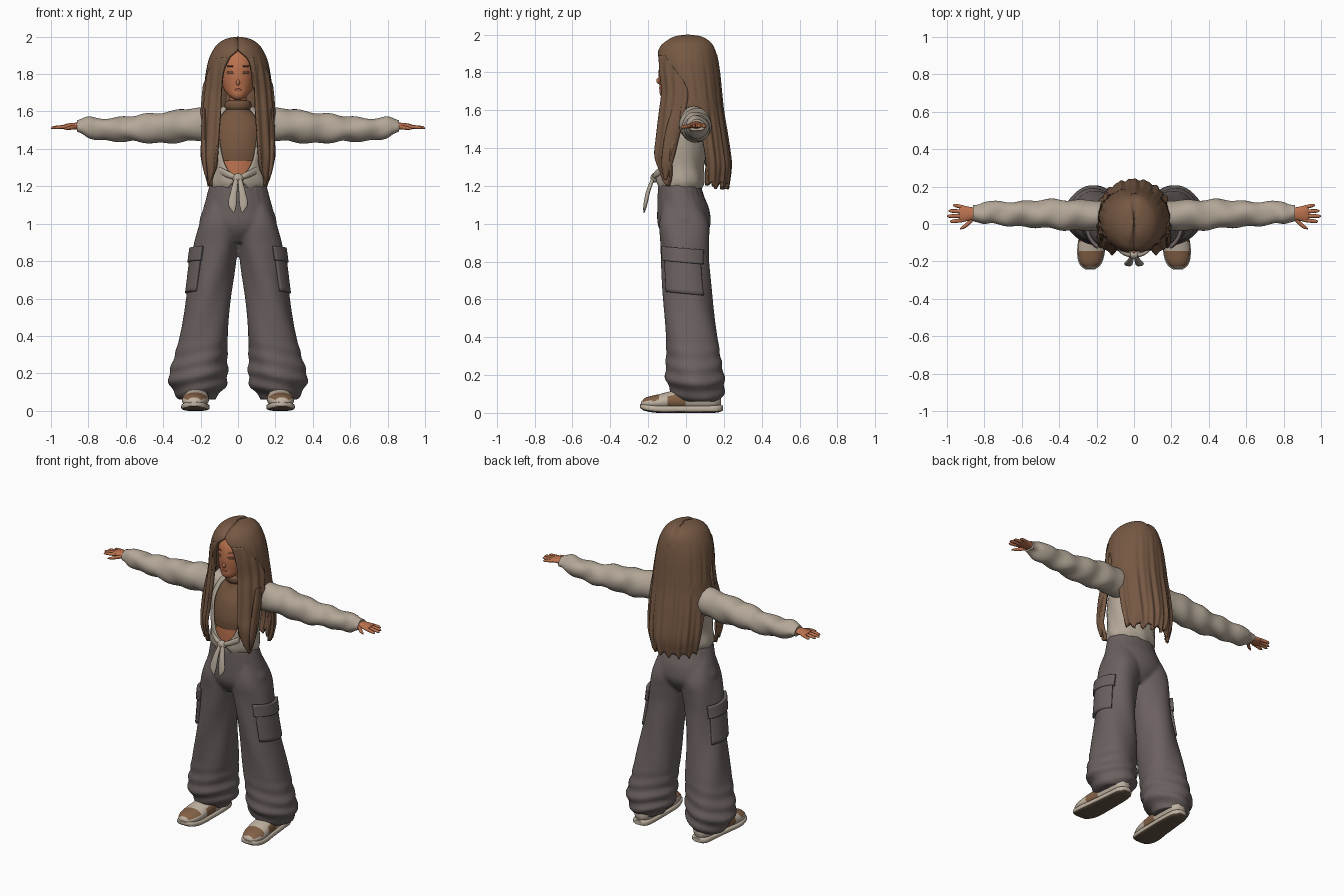
import bpy, bmesh, math
from mathutils import Matrix, Vector

cube = bpy.data.objects.get("Cube")
if cube:
    bpy.data.objects.remove(cube)


def material(name, r, g, b):
    m = bpy.data.materials.new(name)
    m.use_nodes = True
    m.diffuse_color = (r, g, b, 1)
    m.node_tree.nodes["Principled BSDF"].inputs["Base Color"].default_value = (r, g, b, 1)
    return m


HAIR = material("hair brown", .18, .098, .056)
SKIN = material("warm skin", .50, .17, .078)
EYE = material("eye brown", .15, .065, .038)
LIP = material("lip", .36, .10, .05)
SHIRT = material("shirt beige", .45, .385, .31)
TOP = material("crop top brown", .18, .093, .05)
CLOTH = material("trouser grey", .145, .118, .115)
CREAM = material("shoe cream", .53, .45, .36)
TAN = material("shoe brown", .23, .12, .062)
SOLE = material("sole dark", .13, .093, .063)


def at(rows, t):
    """Smoothly interpolate rows of (t, values...) sorted by t."""
    if t <= rows[0][0]:
        return rows[0][1:]
    if t >= rows[-1][0]:
        return rows[-1][1:]
    i = max(k for k in range(len(rows) - 1) if rows[k][0] <= t)
    p, q = rows[i], rows[i + 1]
    o, r = rows[max(i - 1, 0)], rows[min(i + 2, len(rows) - 1)]
    h = q[0] - p[0]
    u = (t - p[0]) / h
    out = []
    for k in range(1, len(p)):
        m0 = (q[k] - o[k]) / (q[0] - o[0]) * h
        m1 = (r[k] - p[k]) / (r[0] - p[0]) * h
        d = q[k] - p[k]
        out.append(p[k] + u * (m0 + u * (3 * d - 2 * m0 - m1 + u * (m0 + m1 - 2 * d))))
    return out


def finish(name, bm, mat, mirror=False, thick=0):
    me = bpy.data.meshes.new(name)
    bm.to_mesh(me)
    bm.free()
    me.materials.append(mat)
    ob = bpy.data.objects.new(name, me)
    bpy.context.collection.objects.link(ob)
    bpy.ops.object.select_all(action='DESELECT')
    ob.select_set(True)
    bpy.context.view_layer.objects.active = ob
    bpy.ops.object.shade_smooth_by_angle(angle=math.radians(50))
    if mirror:
        ob.modifiers.new("Mirror", 'MIRROR').use_mirror_merge = False
    if thick:
        s = ob.modifiers.new("Solidify", 'SOLIDIFY')
        s.thickness, s.offset = thick, -1
    return ob


def rings(bm, rows, axis='z', n=32, steps=24, arc=None, warp=None, span=None, ease=False, sq=1):
    """Loft ellipses (t, a, b, ra, rb) along an axis; arc rows (t, start, end) leave it open."""
    rows = sorted(rows)
    arc = sorted(arc) if arc else None
    t0, t1 = span or (rows[0][0], rows[-1][0])
    grid = []
    for i in range(steps + 1):
        u = i / steps
        t = t0 + (t1 - t0) * (math.sin(u * math.pi / 2) if ease else u)
        a, b, ra, rb = at(rows, t)
        lo, hi = at(arc, t) if arc else (0, 360)
        ring = []
        for j in range(n + 1 if arc else n):
            th = math.radians(lo + (hi - lo) * j / n)
            dr, dt = warp(t, th) if warp else (0, 0)
            s, c = (math.copysign(abs(v) ** sq, v) for v in (math.sin(th), math.cos(th)))
            x, y, w = a + (ra + dr) * s, b - (rb + dr) * c, t + dt
            co = {'z': (x, y, w), 'x': (w, x, y), 'y': (x, w, y)}[axis]
            ring.append(bm.verts.new(co))
        grid.append(ring)
    faces = []
    m = len(grid[0])
    for r0, r1 in zip(grid, grid[1:]):
        for j in range(m - 1 if arc else m):
            k = (j + 1) % m
            faces.append(bm.faces.new((r0[j], r0[k], r1[k], r1[j])))
    if not arc:
        faces += [bm.faces.new(grid[0][::-1]), bm.faces.new(grid[-1])]
        bmesh.ops.recalc_face_normals(bm, faces=faces)


def loft(name, rows, mat, mirror=False, thick=0, **kw):
    bm = bmesh.new()
    rings(bm, rows, **kw)
    return finish(name, bm, mat, mirror, thick)


def blob(name, loc, size, mat, turn=0, mirror=False):
    bm = bmesh.new()
    bmesh.ops.create_uvsphere(bm, u_segments=20, v_segments=12, radius=1, matrix=Matrix.Translation(loc)
                              @ Matrix.Rotation(math.radians(turn), 4, 'Z') @ Matrix.Diagonal((*size, 1)))
    return finish(name, bm, mat, mirror)


def paint(ob, mat, rule):
    ob.data.materials.append(mat)
    for p in ob.data.polygons:
        if rule(p.center, p.normal):
            p.material_index = len(ob.data.materials) - 1


# Trousers: hips and two wide legs fused into one cloth surface
LEG = [(.06, .22, .075, .09, .105), (.12, .215, .06, .14, .14), (.18, .213, .048, .155, .152),
       (.28, .2, .04, .143, .145), (.4, .183, .03, .132, .14), (.6, .158, .01, .118, .13),
       (.8, .131, -.005, .119, .125), (.9, .118, -.007, .117, .13), (1, .105, -.01, .105, .135),
       (1.12, .085, -.02, .085, .1)]
HIPS = [(.9, 0, -.01, .08, .08), (.95, 0, -.01, .15, .12), (1, 0, -.01, .205, .14),
        (1.08, 0, -.015, .186, .137), (1.15, 0, -.028, .167, .122), (1.21, 0, -.035, .152, .112)]


def leg_folds(t, th):
    low = max(0, 1 - t / .4)
    return .004 * math.sin(4 * th + 11 * t) + .012 * low * math.sin(75 * t + 2.5 * math.sin(th)), 0


bm = bmesh.new()
rings(bm, HIPS, n=48, warp=lambda t, th: (.003 * math.sin(22 * th) * max(0, t - 1.05) * 8, 0))
for side in (1, -1):
    rings(bm, [(t, side * x, y, rx, ry) for t, x, y, rx, ry in LEG], n=48, steps=70,
          warp=lambda t, th: leg_folds(t, side * th))
trousers = finish("trousers", bm, CLOTH)
remesh = trousers.modifiers.new("Fuse", 'REMESH')
remesh.mode, remesh.voxel_size, remesh.use_smooth_shade = 'VOXEL', .01, True
soft = trousers.modifiers.new("Soften", 'SMOOTH')
soft.factor, soft.iterations = .5, 4

# Cargo pockets wrapped on the outer thighs
for name, span, ends, lift in (("cargo_pockets", (.63, .83), (36, 128), .012),
                               ("pocket_flaps", (.795, .87), (32, 133), .02)):
    loft(name, LEG, CLOTH, True, .02, n=24, steps=10, span=span, arc=[(0, *ends), (2, *ends)],
         warp=lambda t, th: (lift, .012 * math.cos(th)))

# Shoes
upper = loft("shoe_uppers", [(-.238, .235, .045, .02, .015), (-.215, .234, .05, .05, .03),
             (-.15, .23, .055, .07, .042), (-.05, .222, .065, .067, .055), (.08, .215, .07, .06, .06),
             (.16, .215, .07, .05, .05), (.185, .215, .07, .025, .03)], CREAM, True, axis='y', steps=36)
paint(upper, TAN, lambda c, n: (n.z > .45 and -.225 < c.y < -.14) or (abs(n.x) > .7 and -.1 < c.y < 0))
sole = loft("shoe_soles", [(-.243, .235, .036, .025, .01), (-.22, .234, .029, .056, .018),
            (-.15, .23, .021, .074, .021), (-.04, .222, .02, .07, .02), (.1, .215, .02, .062, .02),
            (.17, .215, .022, .052, .02), (.195, .215, .026, .025, .014)], CREAM, True, axis='y', sq=.6)
paint(sole, SOLE, lambda c, n: n.z < -.6)

# Body and crop top
loft("midriff", [(1.17, 0, -.03, .125, .1), (1.28, 0, -.03, .12, .102), (1.36, 0, -.03, .122, .1)], SKIN)
loft("crop_top", [(1.335, 0, -.03, .132, .108), (1.4, 0, -.02, .14, .12), (1.5, 0, 0, .14, .118),
                  (1.57, 0, .005, .115, .085), (1.605, 0, -.005, .068, .062), (1.65, 0, -.01, .062, .06)], TOP)
loft("turtleneck_fold", [(1.61, 0, -.008, .066, .064), (1.625, 0, -.01, .072, .07),
                         (1.65, 0, -.012, .068, .068), (1.658, 0, -.012, .055, .055)], TOP)
loft("neck", [(1.58, 0, -.01, .045, .045), (1.72, 0, -.02, .045, .045)], SKIN, steps=4)

# Open shirt, its sleeves and the knot at the waist
loft("shirt_body", [(1.175, 0, -.03, .142, .108), (1.22, 0, -.03, .16, .126), (1.3, 0, -.03, .152, .127),
     (1.4, 0, -.02, .16, .133), (1.5, 0, 0, .165, .128), (1.58, 0, .02, .14, .095), (1.63, 0, .02, .08, .06)],
     SHIRT, thick=.01, n=60, steps=40,
     arc=[(1.175, 24, 336), (1.215, 11, 349), (1.245, 3, 357), (1.29, 22, 338), (1.35, 33, 327),
          (1.45, 39, 321), (1.6, 42, 318)],
     warp=lambda t, th: (.003 * math.sin(9 * th + 30 * t) * (1.6 - t) * 2, 0))


def sleeve_folds(t, th):
    return (.0045 * math.sin(42 * t + 2 * math.sin(th)) + .003 * math.sin(3 * th + 20 * t)) * min(1, t * 3), 0


loft("sleeves", [(.1, .03, 1.52, .07, .085), (.2, .045, 1.53, .08, .088), (.4, .05, 1.515, .08, .083),
     (.6, .055, 1.505, .068, .066), (.75, .058, 1.508, .06, .058), (.8, .058, 1.515, .06, .053),
     (.83, .058, 1.52, .048, .042), (.86, .058, 1.52, .04, .034)], SHIRT, True, axis='x', steps=70,
     warp=sleeve_folds)
blob("waist_knot", (0, -.165, 1.243), (.03, .022, .026), SHIRT)
loft("knot_tails", [(1.06, .022, -.222, .004, .004), (1.1, .03, -.215, .022, .01),
     (1.17, .022, -.2, .018, .011), (1.25, .008, -.17, .01, .01)], SHIRT, True, n=16)
loft("tied_hems", [(0, -.168, 1.243, .012, .012), (.05, -.158, 1.262, .012, .018),
     (.1, -.125, 1.285, .008, .02)], SHIRT, True, axis='x', n=16, steps=10)

# Hands
loft("palms", [(.82, .056, 1.52, .026, .02), (.87, .055, 1.522, .035, .018), (.915, .055, 1.521, .042, .014),
               (.932, .055, 1.52, .036, .009)], SKIN, True, axis='x', n=20, steps=12)
for name, y, spread, tip in (("index_fingers", .022, -.008, .985), ("middle_fingers", .044, -.002, 1),
                             ("ring_fingers", .066, .004, .992), ("little_fingers", .087, .012, .968)):
    loft(name, [(.905, y, 1.52, .011, .01), (tip - .012, y + spread, 1.514, .009, .008),
                (tip, y + spread, 1.511, .003, .003)], SKIN, True, axis='x', n=12, steps=10)
loft("thumbs", [(.855, .035, 1.518, .014, .012), (.9, -.008, 1.512, .013, .01),
                (.93, -.026, 1.507, .004, .004)], SKIN, True, axis='x', n=12, steps=10)

# Head and face
loft("head", [(1.662, 0, -.1, .018, .02), (1.68, 0, -.085, .045, .052), (1.72, 0, -.05, .076, .09),
              (1.8, 0, -.03, .094, .115), (1.88, 0, -.02, .09, .11), (1.95, 0, -.01, .06, .07)], SKIN, n=40)
blob("nose", (0, -.143, 1.755), (.01, .014, .016), SKIN)
blob("lips", (0, -.138, 1.717), (.018, .004, .006), LIP)
blob("eyes", (.042, -.131, 1.808), (.022, .0045, .009), EYE, 31, True)
blob("eyebrows", (.042, -.128, 1.842), (.024, .0045, .004), EYE, 31, True)


# Long hair: cap with back fall, and two front locks
def strands(t, th):
    down = min(1, max(0, (1.95 - t) / .6))
    tip = min(1, max(0, (1.36 - t) / .18))
    part = -.012 * math.exp(-(math.sin(th) / .2) ** 2) if t > 1.9 else 0
    return (.004 * down * math.sin(17 * th + 3 * t) + .003 * down * math.sin(31 * th),
            part + .035 * tip * abs(math.sin(8.5 * th)))


loft("hair_back", [(1.18, 0, .062, .17, .165), (1.3, 0, .06, .193, .18), (1.45, 0, .05, .2, .172),
     (1.6, 0, .035, .193, .163), (1.7, 0, .025, .184, .163), (1.8, 0, .012, .173, .167),
     (1.88, 0, .005, .156, .162), (1.94, 0, .005, .126, .145), (1.972, 0, .01, .095, .112),
     (1.993, 0, .01, .05, .065), (2, 0, .01, .003, .004)], HAIR, thick=.02, n=128, steps=64, ease=True,
     arc=[(1.18, 110, 250), (1.3, 106, 254), (1.5, 100, 260), (1.6, 85, 275), (1.66, 45, 315),
          (1.72, 30, 330), (1.8, 28, 332), (1.88, 21, 339), (1.92, 9, 351), (1.95, 0, 360), (2, 0, 360)],
     warp=strands)
loft("front_locks", [(1.2, 0, -.01, .185, .17), (1.35, 0, -.01, .21, .188), (1.45, 0, -.005, .206, .178),
     (1.6, 0, .002, .197, .162), (1.7, 0, .01, .189, .158), (1.8, 0, .01, .176, .168),
     (1.89, 0, .005, .154, .163)], HAIR, True, .02, n=32, steps=40,
     arc=[(1.2, 56, 60), (1.25, 46, 64), (1.35, 35, 68), (1.5, 30, 78), (1.6, 28, 88), (1.7, 28, 90),
          (1.8, 27, 70), (1.89, 22, 45)],
     warp=lambda t, th: (.004 * math.sin(20 * th + 2 * t), 0))
loft("side_strands", [(1.23, .165, -.11, .004, .006), (1.32, .178, -.1, .014, .03),
     (1.48, .182, -.07, .016, .04), (1.62, .178, -.03, .012, .04)], HAIR, True, n=16)
